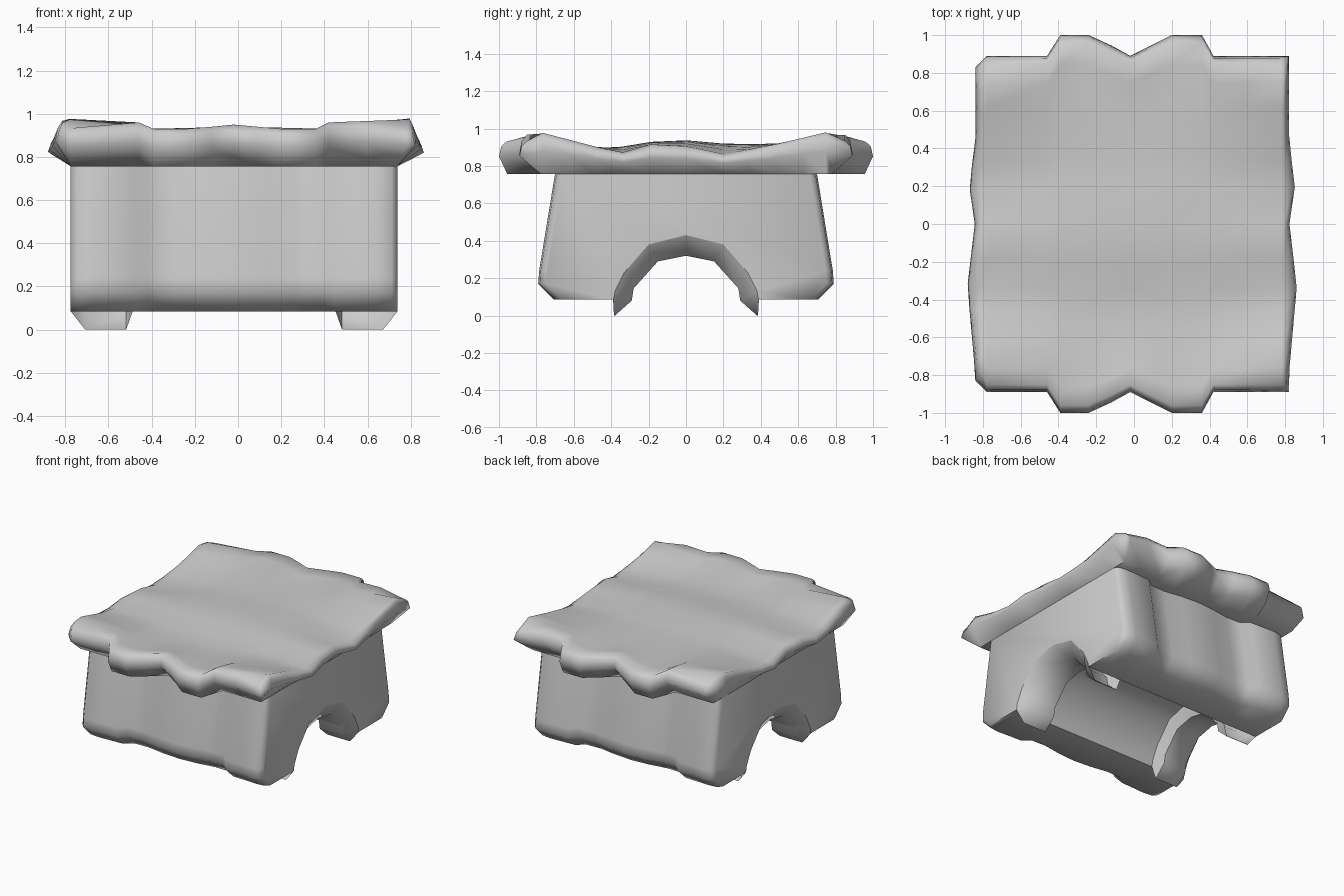
import bpy, bmesh, math

if "Cube" in bpy.data.objects:
    bpy.data.objects.remove(bpy.data.objects["Cube"], do_unlink=True)

grey = bpy.data.materials.new("plain grey")
grey.use_nodes = True
grey.diffuse_color = (0.6, 0.6, 0.6, 1)
grey.node_tree.nodes["Principled BSDF"].inputs["Base Color"].default_value = (0.6, 0.6, 0.6, 1)
CENTRE = -0.018


def finish(bm, name, angle):
    bmesh.ops.remove_doubles(bm, verts=bm.verts, dist=0.0005)
    bmesh.ops.recalc_face_normals(bm, faces=bm.faces)
    mesh = bpy.data.meshes.new(name)
    bm.to_mesh(mesh)
    bm.free()
    obj = bpy.data.objects.new(name, mesh)
    bpy.context.collection.objects.link(obj)
    mesh.materials.append(grey)
    bpy.ops.object.select_all(action='DESELECT')
    obj.select_set(True)
    bpy.context.view_layer.objects.active = obj
    bpy.ops.object.shade_smooth_by_angle(angle=math.radians(angle))


def skin(bm, rows, closed=False):
    """Quads between successive rows of points."""
    vs = [[bm.verts.new(p) for p in row] for row in rows]
    for a, b in zip(vs, vs[1:]):
        n = len(a)
        for i in range(n if closed else n - 1):
            j = (i + 1) % n
            bm.faces.new((a[i], a[j], b[j], b[i]))


def interp(t, pts):
    for (a, u), (b, v) in zip(pts, pts[1:]):
        if t <= b:
            return u + (v - u) * max(0, (t - a) / (b - a))
    return pts[-1][1]


def mirrored(half):
    return [(-a, b) for a, b in reversed(half) if a > 0] + half


# Arch outlines (y, z): wide at the wall, tighter inside
wide = mirrored([(0, .43), (.2, .38), (.33, .23), (.38, .13), (.385, .1), (.39, .085)])
tight = mirrored([(0, .32), (.15, .29), (.28, .145), (.29, .08), (.38, 0), (.385, 0)])

# Body: wavy front and back walls, underside, flat arched sides, tunnel
wall = mirrored([(0, .76), (.14, .75), (.28, .728), (.4, .732), (.46, .78),
                 (.66, .79), (.73, .782), (.757, .752)])
levels = [(.085, -.085), (.17, 0), (.24, -.005), (.76, -.09)]
bm = bmesh.new()
for s in (-1, 1):
    rows = [[(x + CENTRE, s * (y + d), z) for x, y in wall] for z, d in levels]
    lip = [(x + CENTRE, s * .39, .085) for x, y in wall]
    skin(bm, [lip] + rows)
    edge = [(wall[-1][1] + d, z) for z, d in levels]
    side = [(-y, z) for y, z in edge] + [(y, z) for y, z in reversed(edge)]
    side += list(reversed(wide))
    bm.faces.new([bm.verts.new((s * .757 + CENTRE, y, z)) for y, z in side])
skin(bm, [[(x + CENTRE, y, z) for y, z in wide] for x in (-.47, .47)])
finish(bm, "body_shell", 70)

# Arch linings with small feet
for s, name in ((-1, "right_arch_lining"), (1, "left_arch_lining")):
    bm = bmesh.new()
    sections = ((.757, wide), (.69, tight), (.5, tight), (.47, wide))
    skin(bm, [[(s * x + CENTRE, y, z) for y, z in arch] for x, arch in sections])
    finish(bm, name, 60)

# Roof: draped cover with scalloped ends
front_edge = [(-.84, .83), (-.78, .89), (-.46, .89), (-.39, 1), (-.24, 1), (-.12, .945),
              (-.02, .89), (.09, .945), (.2, 1), (.36, 1), (.42, .89), (.6, .89),
              (.78, .89), (.82, .89)]
side_height = [(-.9, .93), (-.77, .978), (-.35, .868), (-.2, .915), (0, .905),
               (.2, .86), (.5, .92), (.75, .98), (.9, .93)]
mid_height = [(-1, .925), (-.75, .915), (-.5, .895), (-.35, .9), (-.18, .93), (0, .937),
              (.25, .915), (.75, .925), (1, .925)]
end_height = [(-.84, .97), (-.46, .96), (-.39, .93), (-.22, .93), (-.02, .95),
              (.2, .93), (.36, .93), (.42, .96), (.82, .975)]
steps = [-1, -.86, -.7, -.54, -.38, -.21, 0, .22, .37, .54, .7, .84, 1]


def roof_point(x, half, t):
    y = half * t
    blend = min(1, abs(x) / .8) ** 2.2
    z = interp(y, mid_height) * (1 - blend) + interp(y, side_height) * blend
    end = max(0, abs(t) - .7) / .3
    if abs(x) < .7:
        z += (interp(x, end_height) - z) * end
    return x, y, z


def boundary(rows):
    return (rows[0][:-1] + [r[-1] for r in rows[:-1]]
            + rows[-1][:0:-1] + [r[0] for r in rows[:0:-1]])


def sign(v):
    return math.copysign(1, v)


top = [[roof_point(x, h, t) for x, h in front_edge] for t in steps]
rim = boundary(top)
peaks = [(-.8, 0), (-.33, .042), (0, .003), (.2, .032), (.45, 0)]


def outer(inset, level):
    """Rim ring, bulging at the sides and pulled down from the top."""
    out = []
    for x, y, z in rim:
        if abs(x) > .8:
            x += sign(x) * (interp(y, peaks) - inset)
        if abs(y) > .8:
            y -= sign(y) * inset
        out.append((x, y, z + (.757 - z) * level))
    return out


def underside(depth, scallop):
    """Lower ring, tucked in against the body."""
    out = []
    for x, y, z in rim:
        half = depth + max(0, abs(y) - .89) * scallop
        out.append((max(-.757, min(.757, x - CENTRE)) + CENTRE,
                    max(-half, min(half, y)), .757))
    return out


grid = [[(x - (sign(x) * .025 if abs(x) > .8 else 0),
          y - (sign(y) * .04 if abs(t) == 1 else 0), z) for x, y, z in row]
        for row, t in zip(top, steps)]
bm = bmesh.new()
skin(bm, grid)
skin(bm, [boundary(grid), outer(.012, .15), outer(0, .45), underside(.78, 1.6),
          underside(.63, 0)], closed=True)
finish(bm, "draped_roof", 75)
